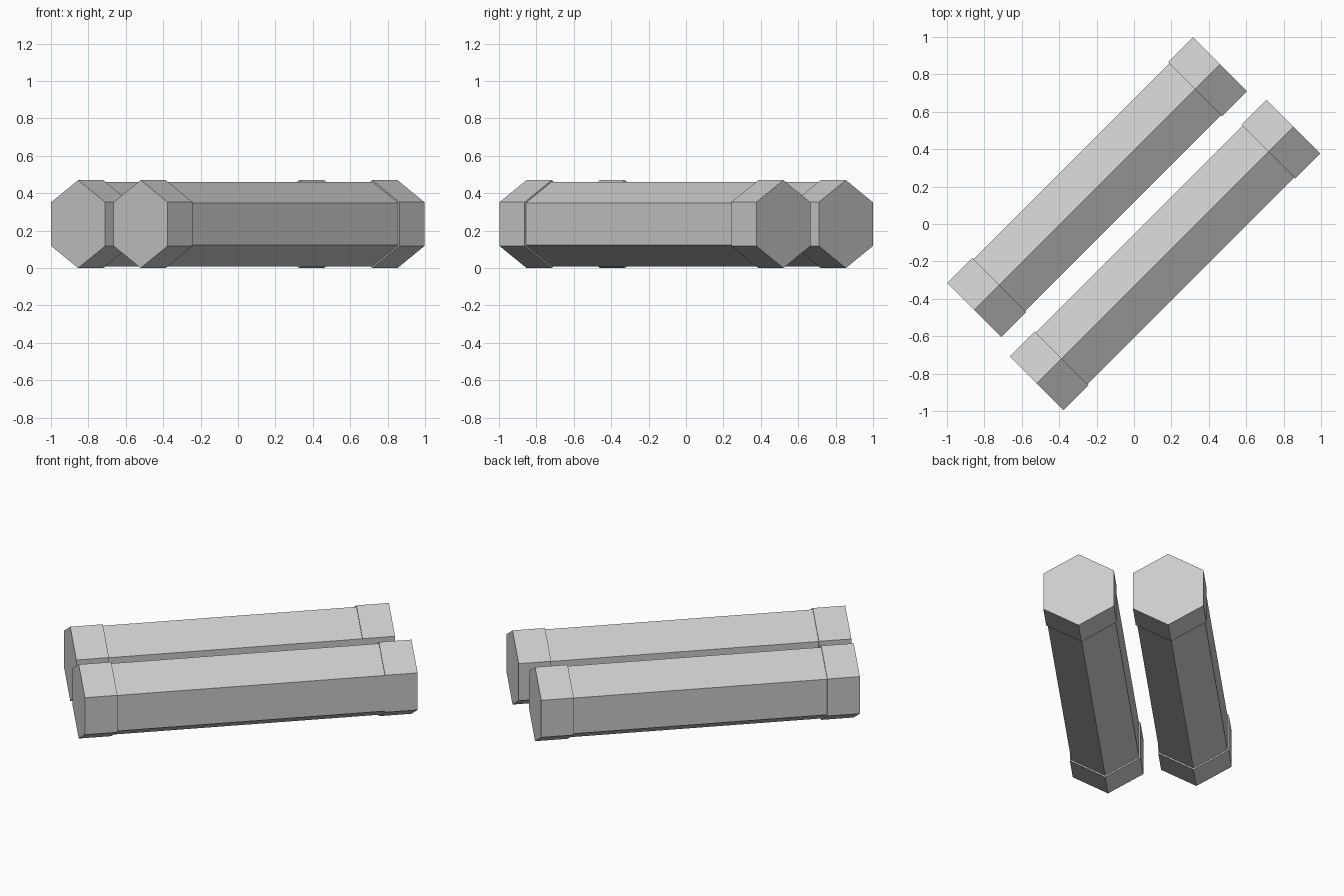
import bpy
from math import pi, sqrt
from mathutils import Matrix, Vector

if "Cube" in bpy.data.objects:
    bpy.data.objects.remove(bpy.data.objects["Cube"])

grey = bpy.data.materials.new("light_grey")
grey.diffuse_color = (0.6, 0.6, 0.6, 1)
grey.use_nodes = True
grey.node_tree.nodes["Principled BSDF"].inputs["Base Color"].default_value = grey.diffuse_color

CAP_R, SHAFT_R, CAP_LEN = 0.235, 0.226, 0.19
DIR = Vector((1, 1, 0)) / sqrt(2)
# local z runs along the bar, local x points up so a ridge is on top
side = DIR.cross(Vector((0, 0, 1)))
TURN = Matrix((Vector((0, 0, 1)), -side, DIR)).transposed()
if TURN.determinant() < 0:
    TURN = Matrix((Vector((0, 0, 1)), side, DIR)).transposed()


def hex_bar(name, centre, radius, length):
    bpy.ops.mesh.primitive_cylinder_add(vertices=6, radius=radius, depth=length)
    ob = bpy.context.object
    ob.name = name
    # the primitive starts with a vertex on its y axis; bring it to local x
    ob.data.transform(Matrix.Rotation(-pi / 2, 4, 'Z'))
    ob.matrix_world = Matrix.Translation(centre) @ TURN.to_4x4()
    ob.data.materials.append(grey)


# two parallel bars, each a shaft with a thicker cap at both ends
for tag, x, y, length in (("rear", -0.197, 0.197, 1.86), ("front", 0.166, -0.166, 1.942)):
    mid = Vector((x, y, CAP_R))
    hex_bar(tag + "_shaft", mid, SHAFT_R, length - 2 * CAP_LEN + 0.02)
    for end, s in (("near", -1), ("far", 1)):
        hex_bar(f"{tag}_{end}_cap", mid + DIR * s * (length - CAP_LEN) / 2, CAP_R, CAP_LEN)
